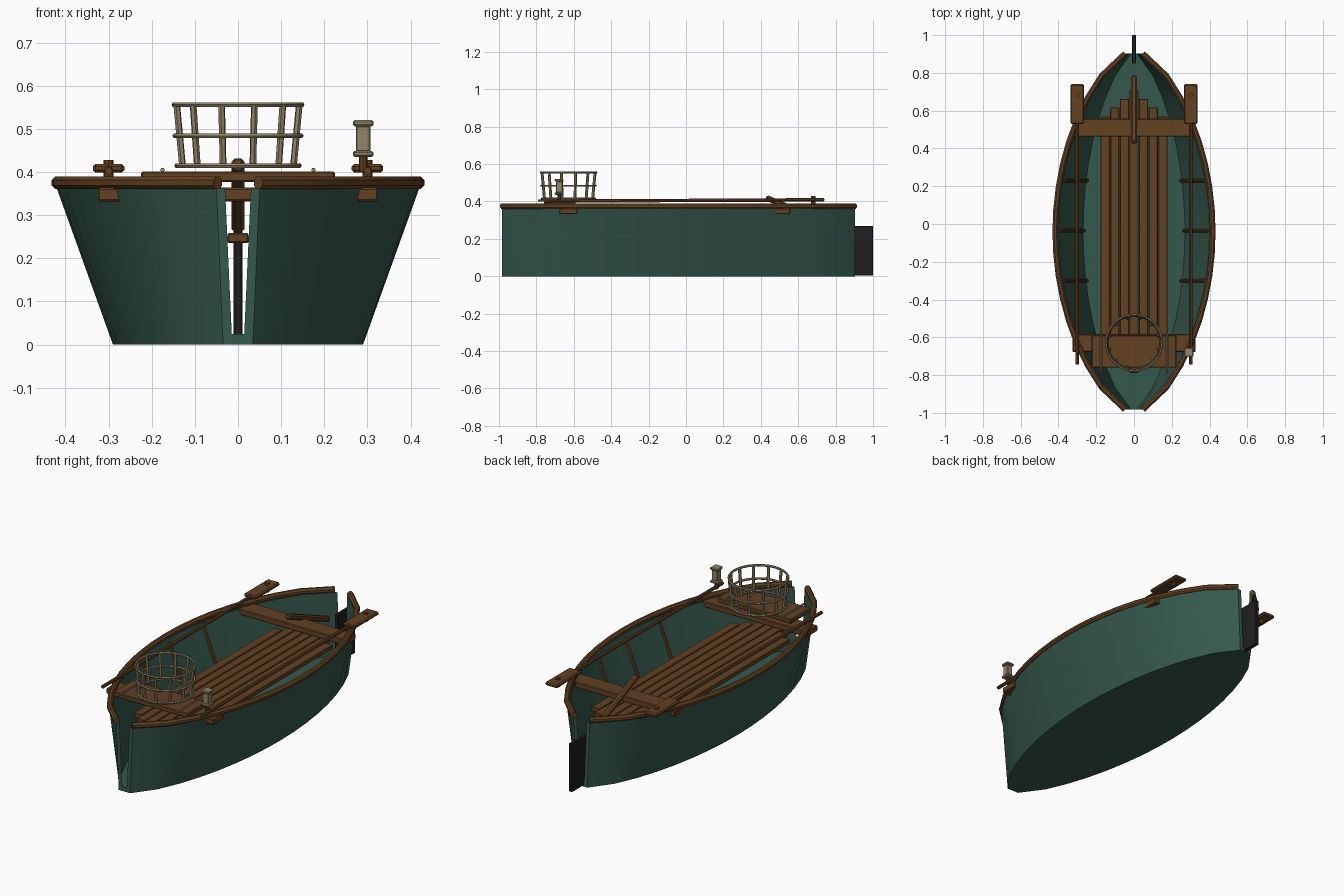
import bpy, bmesh, math
from mathutils import Vector, Matrix

if "Cube" in bpy.data.objects:
    bpy.data.objects.remove(bpy.data.objects["Cube"])


def material(name, rgb):
    m = bpy.data.materials.new(name)
    m.use_nodes = True
    m.diffuse_color = (*rgb, 1)
    m.node_tree.nodes["Principled BSDF"].inputs["Base Color"].default_value = (*rgb, 1)
    return m


GREEN = material("hull green", (0.036, 0.098, 0.072))
WOOD = material("brown wood", (0.125, 0.054, 0.016))
TAN = material("pale wicker", (0.29, 0.235, 0.14))
BLACK = material("rudder black", (0.014, 0.014, 0.015))


def finish(name, bm, mat, smooth=True):
    bmesh.ops.recalc_face_normals(bm, faces=bm.faces)
    mesh = bpy.data.meshes.new(name)
    bm.to_mesh(mesh)
    bm.free()
    mesh.materials.append(mat)
    ob = bpy.data.objects.new(name, mesh)
    bpy.context.collection.objects.link(ob)
    if smooth:
        bpy.ops.object.select_all(action="DESELECT")
        bpy.context.view_layer.objects.active = ob
        ob.select_set(True)
        bpy.ops.object.shade_smooth_by_angle(angle=math.radians(35))
    return ob


def box(name, center, size, mat, bevel=0.004, tilt=0):
    bm = bmesh.new()
    bmesh.ops.create_cube(bm, size=1, matrix=Matrix.Diagonal((*size, 1)))
    if bevel:
        bmesh.ops.bevel(bm, geom=bm.edges[:], offset=bevel, segments=1, affect="EDGES")
    bm.transform(Matrix.Translation(center) @ Matrix.Rotation(tilt, 4, "X"))
    return finish(name, bm, mat, False)


def rod(name, a, b, r, mat, sides=8):
    a, b = Vector(a), Vector(b)
    bm = bmesh.new()
    bmesh.ops.create_cone(bm, cap_ends=True, segments=sides, radius1=r, radius2=r, depth=(b - a).length)
    turn = (b - a).to_track_quat("Z", "Y").to_matrix().to_4x4()
    bm.transform(Matrix.Translation((a + b) / 2) @ turn)
    return finish(name, bm, mat)


def loft(name, rings, mat, closed=False):
    bm = bmesh.new()
    rows = [[bm.verts.new(p) for p in ring] for ring in rings]
    pairs = list(zip(rows, rows[1:])) + ([(rows[-1], rows[0])] if closed else [])
    for a, b in pairs:
        for i in range(len(a)):
            j = (i + 1) % len(a)
            bm.faces.new((a[i], a[j], b[j], b[i]))
    if not closed:
        bm.faces.new(rows[0])
        bm.faces.new(rows[-1])
    return finish(name, bm, mat)


# Hull: lofted trough with an open slot at each end
MID, HALF, TOP, FLOOR, WALL, FLARE = -0.04, 0.943, 0.362, 0.025, 0.02, 0.69


def half_width(y):
    t = min(1, abs(y - MID) / HALF)
    return 0.05 + 0.37 * (1 - t * t) ** 0.75


stations = [MID + HALF * (i / 8 - 1) for i in range(17)]
sections = []
for y in stations:
    w = half_width(y)
    side = [(w * FLARE, 0), (w, TOP), (w - WALL, TOP), (w * FLARE - WALL, FLOOR)]
    loop = side + [(-x, z) for x, z in reversed(side)]
    sections.append([(x, y, z) for x, z in loop])
loft("hull", sections, GREEN)

# Gunwale rails: octagonal tube along each top edge
for s, label in ((1, "left"), (-1, "right")):
    path = [Vector((s * (half_width(y) - 0.003), y, 0.375)) for y in stations]
    rings = []
    for i, p in enumerate(path):
        d = (path[min(i + 1, 16)] - path[max(i - 1, 0)]).normalized()
        n = Vector((d.y, -d.x, 0))
        angles = [math.tau * k / 8 + math.pi / 8 for k in range(8)]
        rings.append([p + n * 0.016 * math.cos(a) + Vector((0, 0, 0.016 * math.sin(a))) for a in angles])
    loft(label + "_gunwale", rings, WOOD)

    # Ribs against the inner wall
    for k, y in enumerate((0.23, -0.035, -0.3)):
        w = half_width(y) - 0.025
        rod(f"{label}_rib_{k + 1}", (s * w, y, 0.35), (s * (w * FLARE - 0.01), y, FLOOR), 0.009, WOOD)

    # Oar with blade and peg
    rod(label + "_oar_shaft", (s * 0.3, -0.745, 0.402), (s * 0.3, 0.56, 0.408), 0.009, WOOD)
    box(label + "_oar_blade", (s * 0.3, 0.635, 0.409), (0.073, 0.21, 0.02), WOOD, 0.006)
    rod(label + "_oar_peg", (s * 0.3, 0.68, 0.38), (s * 0.3, 0.68, 0.428), 0.012, WOOD)

    # Pale lashing rods on the bow board
    rod(label + "_bow_rod", (s * 0.175, -0.79, 0.405), (s * 0.175, -0.57, 0.405), 0.005, TAN)

# Deck: seven planks stepped towards the ends
for i in range(-3, 4):
    length = 1.5 - 0.094 * abs(i)
    box(f"deck_plank_{i + 4}", (i * 0.051, MID, 0.247), (0.048, length, 0.023), WOOD, 0.003)

# Seats, bow board and tiller
box("rear_thwart", (0, 0.51, 0.348), (0.65, 0.095, 0.032), WOOD)
box("front_thwart", (0, -0.63, 0.348), (0.65, 0.095, 0.032), WOOD)
box("bow_board", (0, -0.675, 0.389), (0.45, 0.17, 0.025), WOOD)
box("tiller", (0, 0.605, 0.346), (0.03, 0.385, 0.03), WOOD, 0.008, -0.4)

# Rudder
box("rudder", (0, 0.925, 0.137), (0.02, 0.15, 0.266), BLACK, 0.003)

# Basket: three hoops and twelve leaning posts
CENTER = Vector((0, -0.628, 0))
for k, (r, z) in enumerate(((0.142, 0.415), (0.146, 0.484), (0.148, 0.556))):
    rings = []
    for i in range(32):
        a = math.tau * i / 32
        out = Vector((math.cos(a), math.sin(a), 0))
        tube = [math.tau * j / 6 for j in range(6)]
        rings.append([CENTER + out * (r + 0.006 * math.cos(b)) + Vector((0, 0, z + 0.006 * math.sin(b)))
                      for b in tube])
    loft(f"basket_hoop_{k + 1}", rings, TAN, closed=True)
for i in range(12):
    a = math.tau * (i + 0.5) / 12
    out = Vector((math.cos(a), math.sin(a), 0))
    rod(f"basket_post_{i + 1}", CENTER + out * 0.133 + Vector((0, 0, 0.412)),
        CENTER + out * 0.147 + Vector((0, 0, 0.556)), 0.008, TAN, 6)

# Lantern on the left bow
box("lantern_base", (0.29, -0.678, 0.442), (0.048, 0.048, 0.014), TAN)
box("lantern_body", (0.29, -0.678, 0.477), (0.034, 0.034, 0.06), TAN, 0.003)
box("lantern_cap", (0.29, -0.678, 0.513), (0.048, 0.048, 0.014), TAN)
rod("lantern_foot", (0.29, -0.678, 0.4), (0.29, -0.678, 0.437), 0.01, WOOD)
